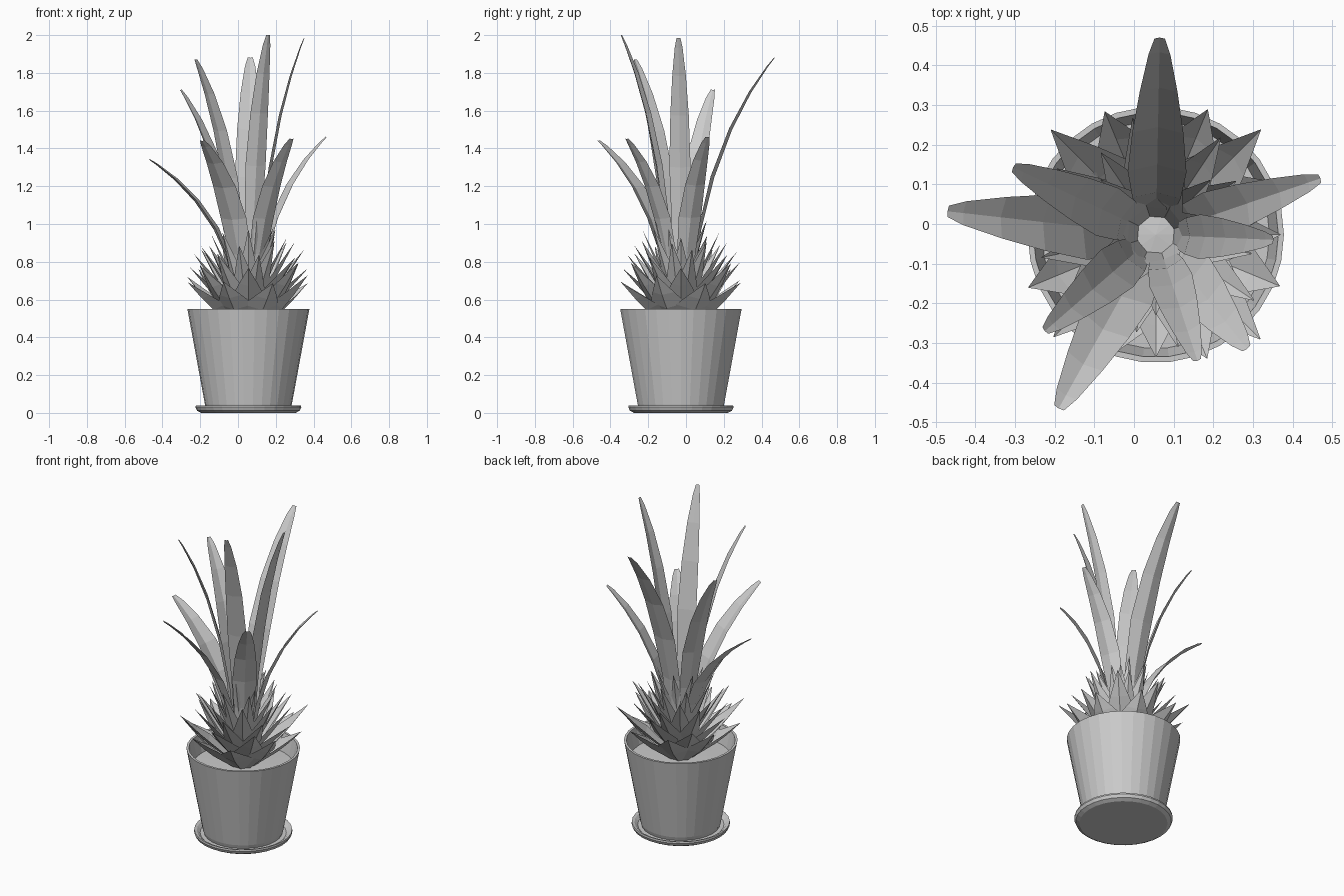
import bpy, bmesh, math, random
from mathutils import Vector

if "Cube" in bpy.data.objects:
    bpy.data.objects.remove(bpy.data.objects["Cube"])

random.seed(4)
CX, CY = 0.055, -0.027          # plant and pot axis


def finish(name, bm):
    me = bpy.data.meshes.new(name)
    bm.to_mesh(me)
    bm.free()
    ob = bpy.data.objects.new(name, me)
    bpy.context.collection.objects.link(ob)
    return ob


def lathe(name, profile, n=30):
    bm = bmesh.new()
    vs = [bm.verts.new((r, 0, z)) for r, z in profile]
    es = [bm.edges.new(p) for p in zip(vs, vs[1:])]
    bmesh.ops.spin(bm, geom=vs + es, cent=(0, 0, 0), axis=(0, 0, 1),
                   angle=math.tau, steps=n, use_duplicate=False)
    bmesh.ops.remove_doubles(bm, verts=bm.verts[:], dist=1e-4)
    bmesh.ops.recalc_face_normals(bm, faces=bm.faces[:])
    bmesh.ops.translate(bm, verts=bm.verts[:], vec=(CX, CY, 0))
    return finish(name, bm)


def add_leaf(bm, angle, p0, p1, p2, widths, across, fold):
    """Sweep a creased blade along a quadratic curve in the (radius, z) plane."""
    out = Vector((math.cos(angle), math.sin(angle), 0))
    side = Vector((-out.y, out.x, 0))
    rows = []
    for t, w in widths:
        a, b, c = (1 - t) ** 2, 2 * t * (1 - t), t * t
        r = a * p0[0] + b * p1[0] + c * p2[0]
        z = a * p0[1] + b * p1[1] + c * p2[1]
        dr = (1 - t) * (p1[0] - p0[0]) + t * (p2[0] - p1[0])
        dz = (1 - t) * (p1[1] - p0[1]) + t * (p2[1] - p1[1])
        normal = (Vector((0, 0, dr)) - out * dz).normalized()
        mid = Vector((CX, CY, z)) + out * r
        rows.append([bm.verts.new(mid + side * s * w + normal * fold * w * abs(s))
                     for s in across])
    for lo, hi in zip(rows, rows[1:]):
        for i in range(len(across) - 1):
            bm.faces.new((lo[i], hi[i], hi[i + 1], lo[i + 1]))


# Saucer, pot and soil
lathe("saucer", [(0, 0), (0.25, 0), (0.272, 0.012), (0.28, 0.03), (0.278, 0.04),
                 (0.263, 0.036), (0.245, 0.02), (0, 0.02)])
lathe("pot", [(0, 0.022), (0.222, 0.022), (0.23, 0.045), (0.323, 0.55),
              (0.309, 0.55), (0.282, 0.42), (0, 0.42)])
lathe("soil", [(0, 0.45), (0.15, 0.448), (0.287, 0.442)])

# Long blades: tip x, y, z and width factor
BLADES = [(0.065, 0.47, 1.88, 0.95), (0.47, 0.115, 1.46, 0.8), (0.352, -0.04, 1.985, 0.72),
          (0.285, -0.315, 1.45, 0.9), (0.16, -0.345, 2.0, 0.72), (-0.19, -0.465, 1.44, 1.0),
          (-0.225, -0.27, 1.87, 0.8), (-0.47, 0.032, 1.34, 1.05), (-0.305, 0.143, 1.71, 0.85)]
SHAPE = [(0, 0.04), (0.25, 0.064), (0.45, 0.078), (0.65, 0.068),
         (0.82, 0.050), (0.95, 0.029), (1, 0.014)]
bm = bmesh.new()
for x, y, z, k in BLADES:
    dx, dy = x - CX, y - CY
    r = math.hypot(dx, dy)
    add_leaf(bm, math.atan2(dy, dx), (0.055, 0.58), (0.06 + 0.12 * r, 0.6 + 0.62 * (z - 0.6)),
             (r, z), [(t, w * k) for t, w in SHAPE], (-1, 0, 1), 0.25)
finish("long_leaves", bm)

# Short pointed leaves in rising rings: count, tip radius, tip z, half width, turn
RINGS = [(8, 0.345, 0.70, 0.10, 0.5), (4, 0.37, 0.77, 0.085, 0.5), (4, 0.31, 0.78, 0.08, 0.0),
         (8, 0.295, 0.84, 0.06, 0.25), (8, 0.25, 0.89, 0.058, 0.75), (8, 0.20, 0.94, 0.052, 0.0),
         (8, 0.145, 0.99, 0.048, 0.4)]
bm = bmesh.new()
for i, (n, r, z, w, turn) in enumerate(RINGS):
    for j in range(n):
        tip = (r * random.uniform(0.97, 1.02), z + random.uniform(-0.02, 0.03))
        start = (0.045, 0.43 + 0.025 * i)
        ctrl = (0.1 + 0.3 * r - 0.015 * i, 0.53 + 0.03 * i)
        add_leaf(bm, math.tau * (j + turn) / n, start, ctrl, tip,
                 [(0, 0.035), (0.5, w), (0.72, w * 0.62), (1, 0.001)], (-1, 0, 1), 0.4)
finish("short_leaves", bm)

# Core that the leaves grow from
lathe("core", [(0.045, 0.43), (0.06, 0.52), (0.05, 0.6), (0, 0.605)], 10)
